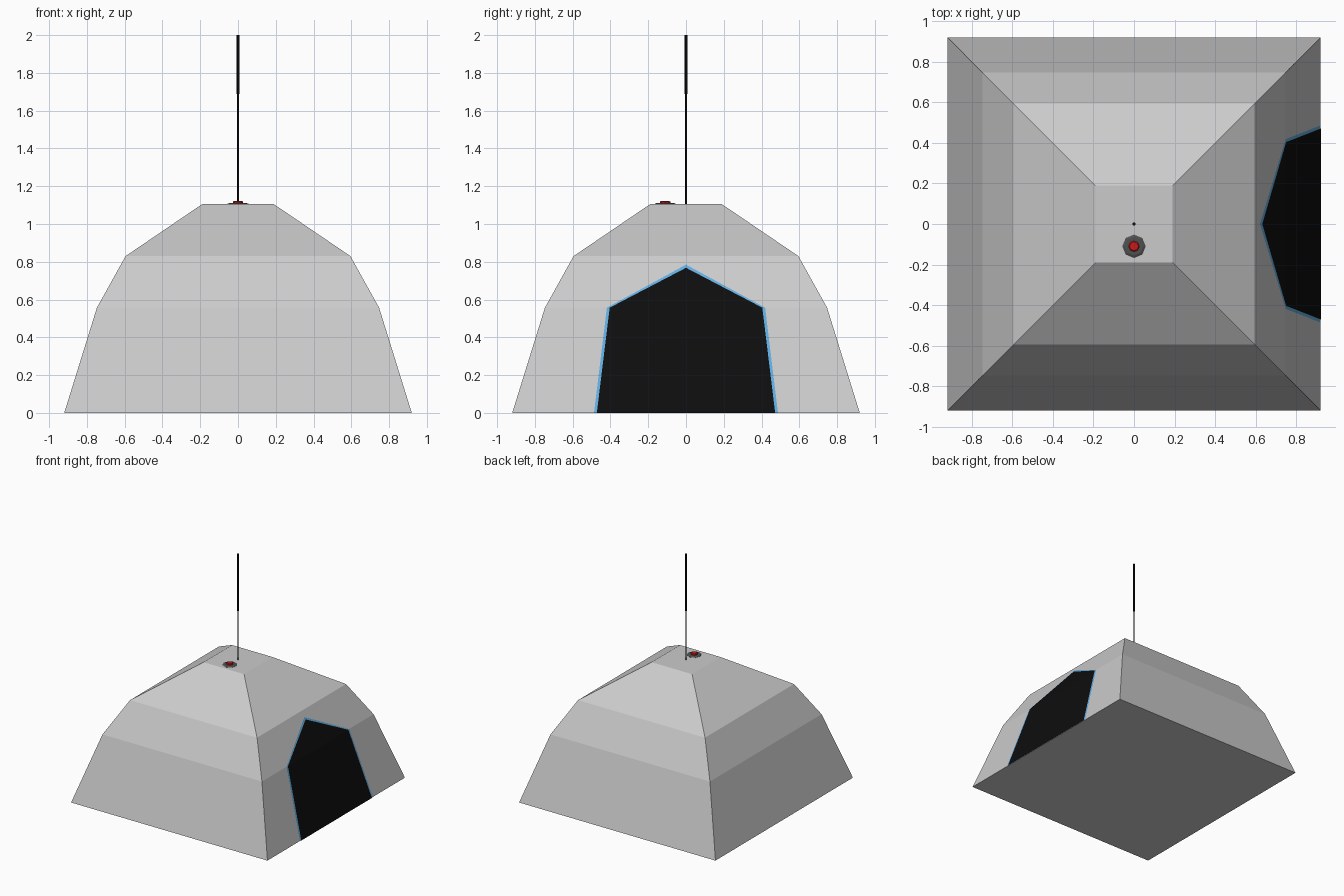
import bpy, bmesh, math

if "Cube" in bpy.data.objects:
    bpy.data.objects.remove(bpy.data.objects["Cube"])

def material(name, rgb):
    m = bpy.data.materials.new(name)
    m.diffuse_color = (*rgb, 1)
    m.use_nodes = True
    m.node_tree.nodes["Principled BSDF"].inputs["Base Color"].default_value = m.diffuse_color
    return m

black = material("black", (0.004, 0.004, 0.004))
blue = material("light_blue", (0.12, 0.42, 0.75))
dark = material("dark_grey", (0.08, 0.08, 0.08))
red = material("red", (0.6, 0.01, 0.01))

def finish(name, bm, mat=None, fix=True):
    if fix:
        bmesh.ops.recalc_face_normals(bm, faces=bm.faces)
    me = bpy.data.meshes.new(name)
    bm.to_mesh(me)
    bm.free()
    ob = bpy.data.objects.new(name, me)
    bpy.context.collection.objects.link(ob)
    if mat:
        me.materials.append(mat)
    return ob

def lathe(name, profile, sides, center, mat=None, turn=0.0):
    """Stack of (radius, z) rings with flat caps."""
    bm = bmesh.new()
    rings = []
    for r, z in profile:
        rings.append([bm.verts.new((center[0] + r * math.cos(turn + 2 * math.pi * i / sides),
                                    center[1] + r * math.sin(turn + 2 * math.pi * i / sides), z))
                      for i in range(sides)])
    for a, b in zip(rings, rings[1:]):
        for i in range(sides):
            j = (i + 1) % sides
            bm.faces.new((a[i], a[j], b[j], b[i]))
    bm.faces.new(rings[0][::-1])
    bm.faces.new(rings[-1])
    return finish(name, bm, mat)

# Four-sided tent shell: (half width, height)
SHELL = [(0.92, 0.0), (0.747, 0.557), (0.595, 0.83), (0.19, 1.105)]
lathe("tent_shell", [(h * math.sqrt(2), z) for h, z in SHELL], 4, (0, 0), turn=math.pi / 4)

# Doorway panels that follow the slope of the right wall
def wall_x(z):
    for (h0, z0), (h1, z1) in zip(SHELL, SHELL[1:]):
        if z <= z1:
            return h0 + (h1 - h0) * (z - z0) / (z1 - z0)

def door(name, bottom, shoulder, apex, lift, mat):
    bm = bmesh.new()
    zs = SHELL[1][1]
    def v(y, z):
        return bm.verts.new((wall_x(z) + lift, y, z))
    b0, b1 = v(-bottom, 0), v(bottom, 0)
    s0, s1 = v(-shoulder, zs), v(shoulder, zs)
    top = v(0, apex)
    bm.faces.new((b0, b1, s1, s0))
    bm.faces.new((s0, s1, top))
    return finish(name, bm, mat, fix=False)

door("door_trim", 0.487, 0.419, 0.785, 0.002, blue)
door("door_opening", 0.472, 0.404, 0.768, 0.004, black)

# Antenna that thickens towards the tip
lathe("antenna", [(0.004, 1.10), (0.008, 2.0)], 8, (0, 0), black)

# Warning light on the roof
lathe("light_base", [(0.058, 1.10), (0.058, 1.106), (0.046, 1.111)], 8, (0, -0.11), dark)
lathe("light_lens", [(0.027, 1.108), (0.027, 1.118), (0.022, 1.122)], 8, (0, -0.11), red)
